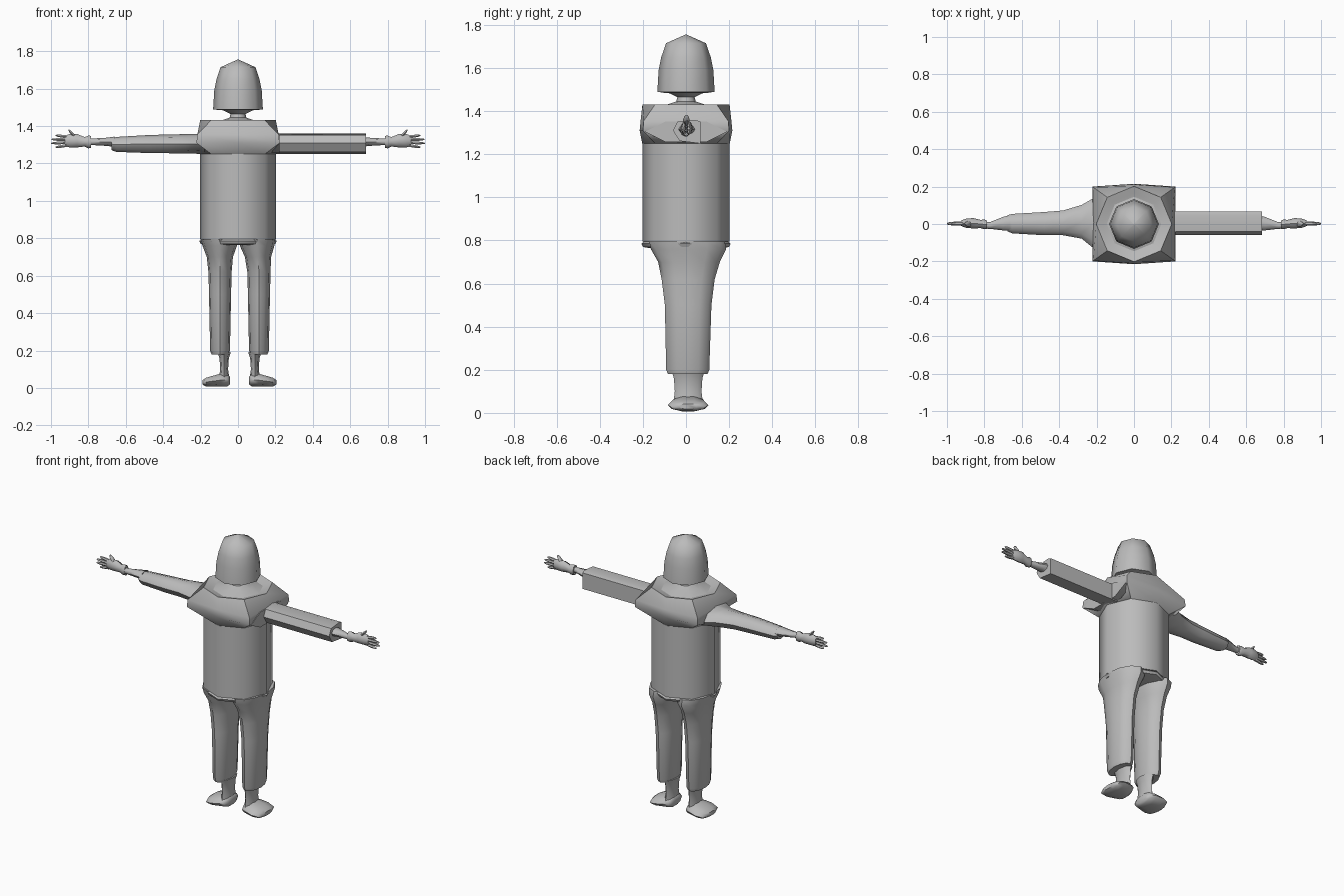
import bpy, math
from mathutils import Vector

if "Cube" in bpy.data.objects:
    bpy.data.objects.remove(bpy.data.objects["Cube"])

grey = bpy.data.materials.new("plain grey")
grey.diffuse_color = (0.5, 0.5, 0.5, 1)
grey.use_nodes = True
grey.node_tree.nodes["Principled BSDF"].inputs["Base Color"].default_value = grey.diffuse_color


def loft(name, rings, cap_start=True, cap_end=True, angle=50):
    """Skin a list of equal-length point rings."""
    n = len(rings[0])
    verts = [p for r in rings for p in r]
    faces = []
    for i in range(len(rings) - 1):
        for j in range(n):
            k = (j + 1) % n
            faces.append((i * n + j, i * n + k, (i + 1) * n + k, (i + 1) * n + j))
    if cap_start:
        faces.append(tuple(reversed(range(n))))
    if cap_end:
        faces.append(tuple(range((len(rings) - 1) * n, len(rings) * n)))
    me = bpy.data.meshes.new(name)
    me.from_pydata(verts, [], faces)
    me.materials.append(grey)
    ob = bpy.data.objects.new(name, me)
    bpy.context.collection.objects.link(ob)
    bpy.ops.object.select_all(action='DESELECT')
    ob.select_set(True)
    bpy.context.view_layer.objects.active = ob
    bpy.ops.object.mode_set(mode='EDIT')
    bpy.ops.mesh.select_all(action='SELECT')
    bpy.ops.mesh.normals_make_consistent(inside=False)
    bpy.ops.object.mode_set(mode='OBJECT')
    bpy.ops.object.shade_smooth_by_angle(angle=math.radians(angle))
    return ob


def flat_ring(cx, cy, z, rx, ry, n=8):
    return [(cx + rx * math.cos(2 * math.pi * i / n),
             cy + ry * math.sin(2 * math.pi * i / n), z) for i in range(n)]


def side_ring(x, cy, cz, ry, rz, n=8):
    return [(x, cy + ry * math.cos(2 * math.pi * i / n),
             cz + rz * math.sin(2 * math.pi * i / n)) for i in range(n)]


def stack(name, profile, **kw):
    return loft(name, [flat_ring(0, 0, z, r, r) for r, z in profile], **kw)


# Head, neck and torso: eight-sided turned shapes
stack("head", [(.10, 1.485), (.133, 1.49), (.127, 1.59), (.115, 1.65), (.093, 1.715), (.004, 1.755)])
stack("neck", [(.16, 1.41), (.09, 1.43), (.045, 1.445), (.04, 1.465), (.07, 1.48), (.10, 1.492)])
stack("torso", [(.203, .795), (.203, 1.29)])
stack("waistband", [(.17, .765), (.2, .77), (.207, .785), (.19, .80)])

# Yoke: octagonal collar that flares to square shoulder corners
corner = [(.222, 0), (.222, .2), (0, .215), (-.222, .2),
          (-.222, 0), (-.222, -.2), (0, -.215), (.222, -.2)]
loft("shoulder_yoke", [
    flat_ring(0, 0, 1.40, .10, .10),
    flat_ring(0, 0, 1.42, .165, .165),
    flat_ring(0, 0, 1.432, .202, .202),
    [(x * .98, y * .98, 1.355) for x, y in corner],
    [(x, y, 1.31) for x, y in corner],
    flat_ring(0, 0, 1.25, .203, .203)])

# Left arm: broad shoulder narrowing to a tapered sleeve
loft("left_sleeve", [side_ring(x, cy, cz, ry, rz) for x, cy, cz, ry, rz in [
    (-.18, 0, 1.305, .17, .055), (-.215, .004, 1.305, .135, .053),
    (-.28, .012, 1.305, .09, .052), (-.38, .006, 1.305, .066, .050),
    (-.48, .002, 1.304, .062, .048), (-.65, .002, 1.302, .052, .040),
    (-.675, .004, 1.303, .044, .032)]])

# Right arm: straight sleeve with a flat back
section = [(-.06, 1.31), (-.04, 1.352), (.04, 1.36), (.067, 1.352), (.067, 1.25), (-.03, 1.262)]
loft("right_sleeve", [[(x, y, z) for y, z in section] for x in (.18, .685)], angle=40)
loft("right_armhole", [side_ring(x, 0, 1.305, r, .055, 6) for x, r in ((.18, .19), (.223, .19))])

for side, s in (("left", -1), ("right", 1)):
    # Forearm and wrist cuff
    loft(side + "_forearm", [side_ring(s * x, cy, 1.316, ry, rz) for x, cy, ry, rz in [
        (.66, .006, .042, .028), (.70, .002, .036, .022),
        (.77, -.008, .018, .018), (.81, -.006, .018, .018)]])
    # Palm: thin front to back, tall
    loft(side + "_hand", [side_ring(s * x, cy, cz, ry, rz) for x, cy, cz, ry, rz in [
        (.785, -.004, 1.316, .022, .032), (.80, -.002, 1.315, .026, .034),
        (.82, 0, 1.316, .022, .025), (.86, .004, 1.322, .028, .036),
        (.90, .004, 1.322, .024, .036), (.925, .004, 1.320, .014, .028)]])
    # Fingers and thumb
    digits = [((.87, 1.34), (.905, 1.378), .013)]
    digits += [((.91, 1.342 - i * .015), (tip, 1.350 - i * .021), .009)
               for i, tip in enumerate((.975, .997, 1.0, .975))]
    for i, ((x0, z0), (x1, z1), r) in enumerate(digits):
        label = "_thumb" if i == 0 else "_finger_%d" % i
        loft(side + label, [
            side_ring(s * (x0 + (x1 - x0) * t), .002, z0 + (z1 - z0) * t, r * k * 1.2, r * k, 6)
            for t, k in ((0, 1), (.6, .95), (.9, .65), (1, .3))])

    # Trouser leg
    off = .008
    loft(side + "_trouser_leg", [flat_ring(s * cx + off * w, cy, z, rx, ry, 12)
         for cx, cy, z, rx, ry, w in [
        (.10, .005, .795, .100, .175, 0), (.10, .012, .76, .092, .175, .3),
        (.102, .014, .70, .070, .143, .6), (.104, .010, .62, .062, .123, 1),
        (.104, .010, .50, .059, .108, 1), (.104, .008, .20, .053, .100, 1),
        (.104, .008, .18, .046, .092, 1)]])
    # Ankle
    ax = .082
    loft(side + "_ankle", [flat_ring(s * ax + off, .01, z, rx, ry)
         for z, rx, ry in ((.19, .036, .075), (.16, .025, .066), (.10, .021, .062), (.05, .028, .068))])
    # Foot: toes point sideways, heel under the ankle
    loft(side + "_foot", [side_ring(s * x + off, .01, cz, ry, rz, 10) for x, cz, ry, rz in [
        (.052, .040, .045, .022), (.064, .042, .072, .035), (.10, .042, .085, .036),
        (.145, .036, .095, .030), (.18, .031, .085, .024), (.197, .030, .045, .013)]])
